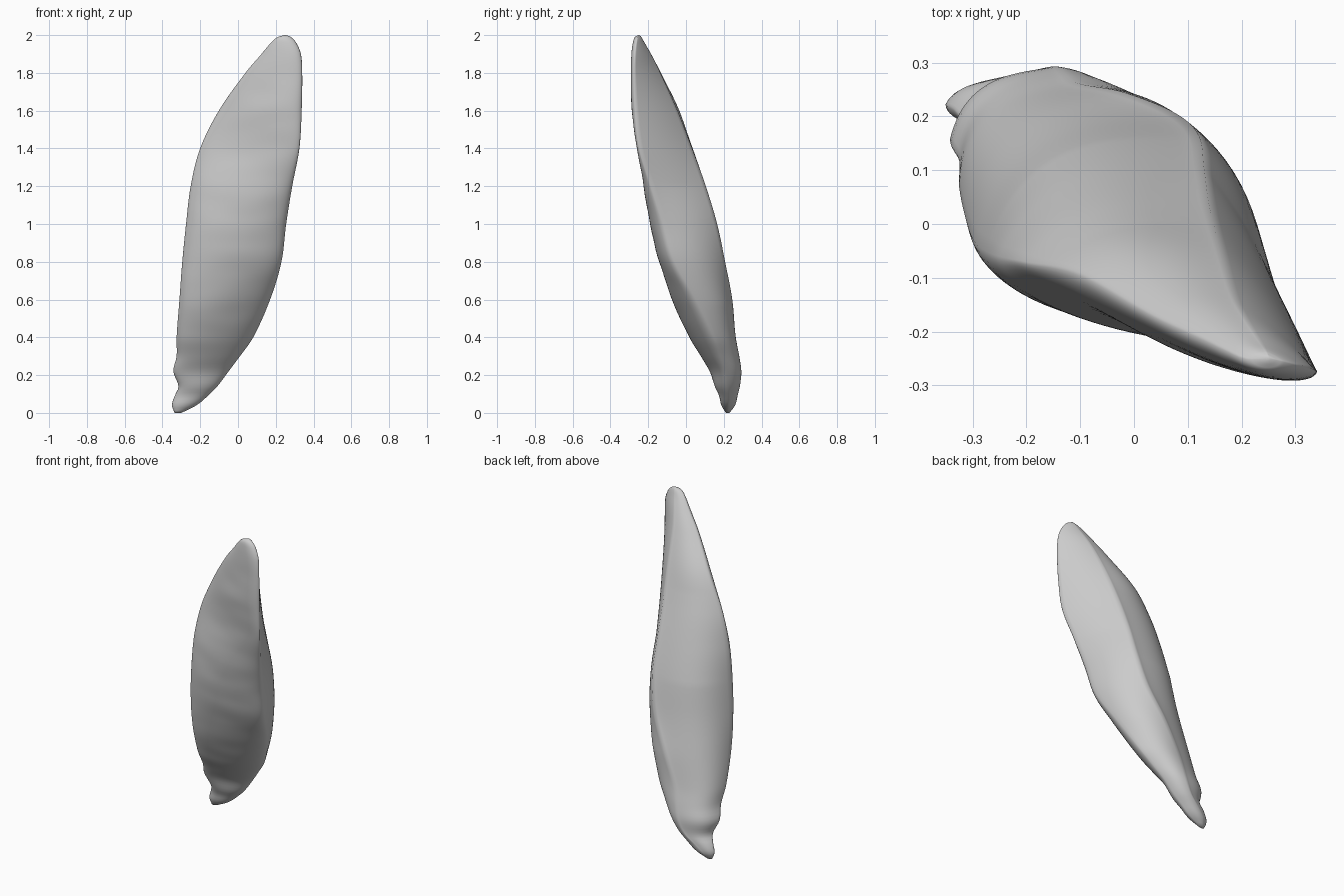
import bpy, bmesh, math
from mathutils import Vector, noise

if "Cube" in bpy.data.objects:
    bpy.data.objects.remove(bpy.data.objects["Cube"])

# Stations up the husk: height, left edge x y, right edge x y, back ridge x y, front depth
STATIONS = [
    (0, -.335, .22, -.3, .222, -.318, .23, .01),
    (.04, -.35, .222, -.22, .225, -.3, .258, .036),
    (.09, -.335, .215, -.16, .225, -.25, .272, .045),
    (.14, -.315, .187, -.11, .22, -.19, .285, .05),
    (.22, -.342, .157, -.05, .21, -.145, .293, .053),
    (.3, -.325, .12, .01, .185, -.13, .282, .068),
    (.4, -.325, .07, .08, .15, -.11, .263, .085),
    (.6, -.31, 0, .17, .053, -.02, .245, .097),
    (.8, -.295, -.035, .23, -.06, .075, .207, .093),
    (1, -.275, -.05, .255, -.12, .12, .165, .1),
    (1.2, -.25, -.06, .287, -.185, .13, .105, .083),
    (1.4, -.2, -.07, .325, -.247, .14, .033, .052),
    (1.6, -.1, -.09, .337, -.268, .16, -.045, .066),
    (1.8, .04, -.17, .34, -.275, .185, -.135, .046),
    (1.9, .125, -.21, .333, -.27, .212, -.185, .04),
    (1.96, .175, -.235, .308, -.262, .235, -.22, .03),
    (1.99, .21, -.25, .28, -.255, .245, -.236, .018),
    (2, .245, -.25, .255, -.25, .25, -.246, .004),
]
FRONT_STEPS, RIGHT_STEPS, BACK_STEPS = 32, 14, 24


def slope(i, k):
    """Rate of change of column k at station i."""
    a, b = STATIONS[max(i - 1, 0)], STATIONS[min(i + 1, len(STATIONS) - 1)]
    return (b[k] - a[k]) / (b[0] - a[0])


def section(i, t):
    """Smoothly blended station between i and i + 1."""
    a, b = STATIONS[i], STATIONS[i + 1]
    h = b[0] - a[0]
    row = [a[0] + h * t]
    for k in range(1, len(a)):
        ease = t * t * (3 - 2 * t)
        bend = h * t * (1 - t) * ((1 - t) * slope(i, k) - t * slope(i + 1, k))
        row.append(a[k] + (b[k] - a[k]) * ease + bend)
    return row


def clamp(value):
    return min(1, max(0, value))


def bowed(start, end, bulge, skew, steps):
    """Points from start towards end, bowed outwards, fuller near the end if skewed."""
    along = end - start
    out = Vector((along.y, -along.x, 0))
    points = []
    for j in range(steps):
        q = j / steps
        w = q ** skew
        points.append(start + along * q + out * bulge * 4 * w * (1 - w))
    return points


def wrinkled_front(left, right, depth):
    """Shallow half-ellipse from left to right with faint creases."""
    mid, half = (left + right) / 2, (right - left) / 2
    out = Vector((half.y, -half.x, 0)).normalized()
    points = []
    for j in range(FRONT_STEPS):
        angle = math.pi * j / FRONT_STEPS
        rise = math.sin(angle)
        p = mid - half * math.cos(angle) + out * depth * rise
        crease = noise.noise(Vector((p.x * 4, p.y * 4, p.z * 10)))
        points.append(p + out * rise * depth * .04 * crease)
    return points


def ring(bm, row):
    """Closed loop: curved front, flat right face, rounded back."""
    z, lx, ly, rx, ry, bx, by, depth = row
    left, right, ridge = (Vector((x, y, z)) for x, y in ((lx, ly), (rx, ry), (bx, by)))
    right_bulge = .05 + .12 * clamp((1.2 - z) * 1.6)
    back_bulge = (.12 + .08 * clamp((1.5 - z) * 2)) * clamp(.5 + z * 2)
    points = wrinkled_front(left, right, depth)
    points += bowed(right, ridge, right_bulge, 1, RIGHT_STEPS)
    points += bowed(ridge, left, back_bulge, 1.2, BACK_STEPS)
    return [bm.verts.new(p) for p in points]


# Loft the husk
bm = bmesh.new()
rings = []
for i in range(len(STATIONS) - 1):
    steps = max(3, round((STATIONS[i + 1][0] - STATIONS[i][0]) / .02))
    rings += [ring(bm, section(i, j / steps)) for j in range(steps)]
rings.append(ring(bm, STATIONS[-1]))
for low, high in zip(rings, rings[1:]):
    for s in range(len(low)):
        n = (s + 1) % len(low)
        bm.faces.new((low[s], low[n], high[n], high[s]))
bm.faces.new(rings[0][::-1])
bm.faces.new(rings[-1])
bmesh.ops.recalc_face_normals(bm, faces=bm.faces)
for face in bm.faces:
    face.smooth = True
mesh = bpy.data.meshes.new("husk")
bm.to_mesh(mesh)
bm.free()
husk = bpy.data.objects.new("husk", mesh)
bpy.context.collection.objects.link(husk)

# Plain grey surface
grey = bpy.data.materials.new("plain grey")
grey.use_nodes = True
colour = (.6, .6, .6, 1)
grey.diffuse_color = colour
grey.node_tree.nodes["Principled BSDF"].inputs["Base Color"].default_value = colour
mesh.materials.append(grey)
